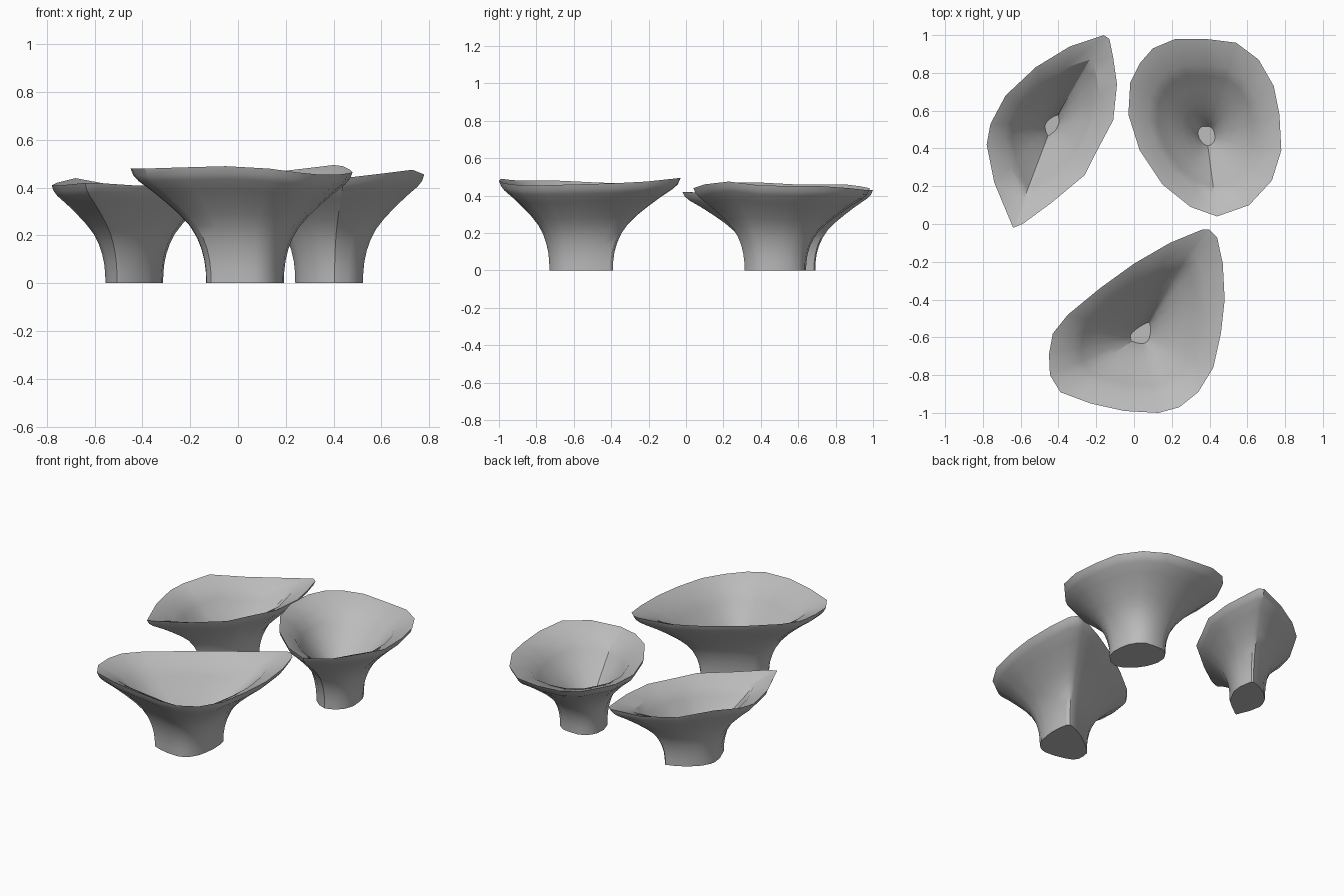
import bpy, bmesh, math

cube = bpy.data.objects.get("Cube")
if cube:
    bpy.data.objects.remove(cube, do_unlink=True)

# Plain grey clay
clay = bpy.data.materials.new("grey clay")
clay.use_nodes = True
grey = (0.5, 0.5, 0.5, 1)
clay.diffuse_color = grey
shader = next(n for n in clay.node_tree.nodes if n.type == 'BSDF_PRINCIPLED')
shader.inputs["Base Color"].default_value = grey
shader.inputs["Roughness"].default_value = 0.7

# Profiles as (scale of the rim outline, fraction of the rim height)
OUTSIDE = [(.35, 0), (.353, .1), (.365, .2), (.39, .3), (.43, .4), (.49, .5),
           (.58, .6), (.69, .7), (.81, .8), (.93, .89), (.975, .94), (1, 1)]
INSIDE = [(1, .89), (.85, .76), (.65, .61), (.45, .46), (.28, .31), (.2, .22), (.15, .15)]


def make_bowl(name, centre, lip, outline):
    """Loft a flared foot, a sloping lip and a funnel from one rim outline."""
    cx, cy = centre
    bm = bmesh.new()
    profile = OUTSIDE + [(s * lip, t) for s, t in INSIDE]
    rings = [[bm.verts.new((cx + (x - cx) * s, cy + (y - cy) * s, z * t))
              for x, y, z in outline] for s, t in profile]
    count = len(outline)
    for low, high in zip(rings, rings[1:]):
        for i in range(count):
            j = (i + 1) % count
            bm.faces.new((low[i], low[j], high[j], high[i]))
    # Underside and the small floor of the funnel
    bm.faces.new(rings[0][::-1])
    bm.faces.new(rings[-1])
    bmesh.ops.recalc_face_normals(bm, faces=bm.faces)

    mesh = bpy.data.meshes.new(name)
    bm.to_mesh(mesh)
    bm.free()
    mesh.materials.append(clay)
    bowl = bpy.data.objects.new(name, mesh)
    bpy.context.collection.objects.link(bowl)
    bpy.ops.object.select_all(action='DESELECT')
    bowl.select_set(True)
    bpy.context.view_layer.objects.active = bowl
    bpy.ops.object.shade_smooth_by_angle(angle=math.radians(30))
    return bowl


# Leaf-shaped bowl, back right
make_bowl("leaf_bowl", (-.434, .525), .725, [
    (-.64, -.02, .42), (-.59, 0, .42), (-.44, .11, .41), (-.26, .26, .41),
    (-.2, .38, .41), (-.11, .55, .41), (-.09, .74, .41), (-.11, .88, .42),
    (-.13, .98, .43), (-.16, 1, .43), (-.34, .94, .41), (-.52, .83, .41),
    (-.68, .68, .44), (-.76, .53, .42), (-.78, .42, .41), (-.74, .22, .41)])

# Rounded bowl, back left
make_bowl("round_bowl", (.385, .46), .735, [
    (-.02, .75, .46), (.03, .85, .46), (.1, .93, .45), (.22, .98, .44),
    (.38, .98, .43), (.54, .96, .43), (.66, .87, .44), (.74, .73, .45),
    (.77, .58, .45), (.78, .39, .455), (.73, .23, .475), (.61, .1, .46),
    (.44, .04, .44), (.3, .09, .45), (.15, .21, .47), (.03, .39, .47), (-.03, .58, .46)])

# Large three-cornered bowl, front
make_bowl("corner_bowl", (.037, -.585), .765, [
    (-.45, -.69, .48), (-.445, -.8, .48), (-.39, -.89, .48), (-.23, -.95, .485),
    (-.05, -.99, .49), (.13, -1, .48), (.24, -.97, .465), (.34, -.89, .455),
    (.42, -.76, .455), (.46, -.58, .46), (.48, -.4, .465), (.47, -.21, .475),
    (.44, -.07, .49), (.4, -.03, .495), (.36, -.03, .49), (.19, -.1, .47),
    (0, -.21, .465), (-.18, -.34, .465), (-.35, -.48, .47), (-.43, -.58, .475)])
